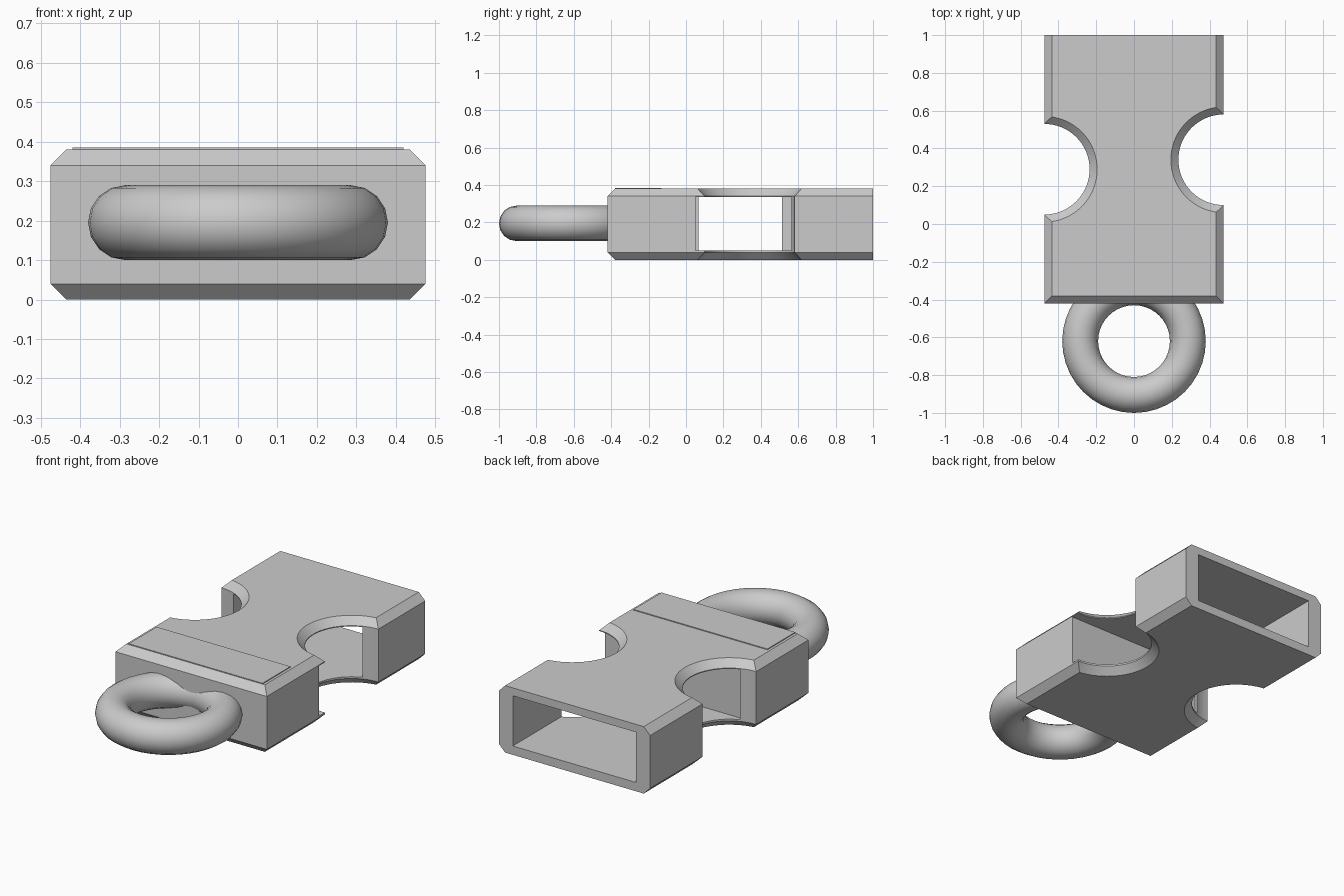
import bpy, bmesh, math
from mathutils import Matrix, Vector

old = bpy.data.objects.get("Cube")
if old:
    bpy.data.objects.remove(old, do_unlink=True)

W, H, FRONT, BACK, CH = 0.475, 0.38, -0.42, 1.0, 0.04

grey = bpy.data.materials.new("grey_plastic")
grey.use_nodes = True
colour = (0.6, 0.6, 0.6, 1)
grey.diffuse_color = colour
grey.node_tree.nodes["Principled BSDF"].inputs["Base Color"].default_value = colour


def to_object(name, bm):
    bmesh.ops.recalc_face_normals(bm, faces=bm.faces)
    mesh = bpy.data.meshes.new(name)
    bm.to_mesh(mesh)
    bm.free()
    mesh.materials.append(grey)
    ob = bpy.data.objects.new(name, mesh)
    bpy.context.collection.objects.link(ob)
    return ob


def box_mesh(lo, hi):
    lo, hi = Vector(lo), Vector(hi)
    bm = bmesh.new()
    size = Matrix.Diagonal((*(hi - lo), 1))
    bmesh.ops.create_cube(bm, size=1, matrix=Matrix.Translation((lo + hi) / 2) @ size)
    return bm


def lathe(name, profile, centre, steps, closed=False):
    """Revolve an (r, z) profile about a vertical axis."""
    bm = bmesh.new()
    rings = []
    for i in range(steps):
        a = math.tau * i / steps
        rings.append([bm.verts.new((centre[0] + r * math.cos(a), centre[1] + r * math.sin(a), z))
                      for r, z in profile])
    n = len(profile)
    for i in range(steps):
        p, q = rings[i], rings[(i + 1) % steps]
        for j in range(n if closed else n - 1):
            k = (j + 1) % n
            bm.faces.new((p[j], q[j], q[k], p[k]))
    if not closed:
        bm.faces.new([r[0] for r in rings])
        bm.faces.new([r[-1] for r in rings])
    return to_object(name, bm)


def cut(target, cutter):
    cutter.hide_render = True
    mod = target.modifiers.new("cut", "BOOLEAN")
    mod.operation, mod.solver, mod.object = "DIFFERENCE", "EXACT", cutter
    bpy.context.view_layer.update()
    dg = bpy.context.evaluated_depsgraph_get()
    mesh = bpy.data.meshes.new_from_object(target.evaluated_get(dg))
    target.modifiers.clear()
    target.data = mesh
    bpy.data.objects.remove(cutter, do_unlink=True)


def smooth(ob):
    bpy.ops.object.select_all(action="DESELECT")
    ob.select_set(True)
    bpy.context.view_layer.objects.active = ob
    bpy.ops.object.shade_smooth_by_angle(angle=math.radians(30))


# Housing: block chamfered along its top and bottom rims, square at the back
bm = box_mesh((-W, FRONT, 0), (W, BACK, H))
rims = [e for e in bm.edges
        if abs(e.verts[0].co.z - e.verts[1].co.z) < 0.01
        and min(v.co.y for v in e.verts) < 0]
bmesh.ops.bevel(bm, geom=rims, offset=CH, segments=1, affect="EDGES")
housing = to_object("buckle_housing", bm)

# Round side cutouts with chamfered rims
for side, y in ((-1, 0.29), (1, 0.34)):
    e = 0.02
    profile = [(0.28 + e, -e), (0.24, CH), (0.24, H - CH), (0.28 + e, H + e)]
    cut(housing, lathe("cutout_cutter", profile, (side * W, y), 64))

# Clip cavity open at the back, and the side window reaching its front wall
cut(housing, to_object("cavity_cutter", box_mesh((-0.387, 0.05, 0.05), (0.387, 1.1, 0.335))))
cut(housing, to_object("window_cutter", box_mesh((0.38, 0.05, 0.05), (0.6, 0.4, 0.335))))
smooth(housing)

# Thin raised panel on top, near the ring
to_object("top_panel", box_mesh((-0.42, -0.38, H - 0.002), (0.42, -0.13, H + 0.005)))

# Strap ring
tube = [(0.285 + 0.095 * math.cos(math.tau * j / 16), 0.195 + 0.095 * math.sin(math.tau * j / 16))
        for j in range(16)]
ring = lathe("strap_ring", tube, (0, -0.62), 40, closed=True)
smooth(ring)
